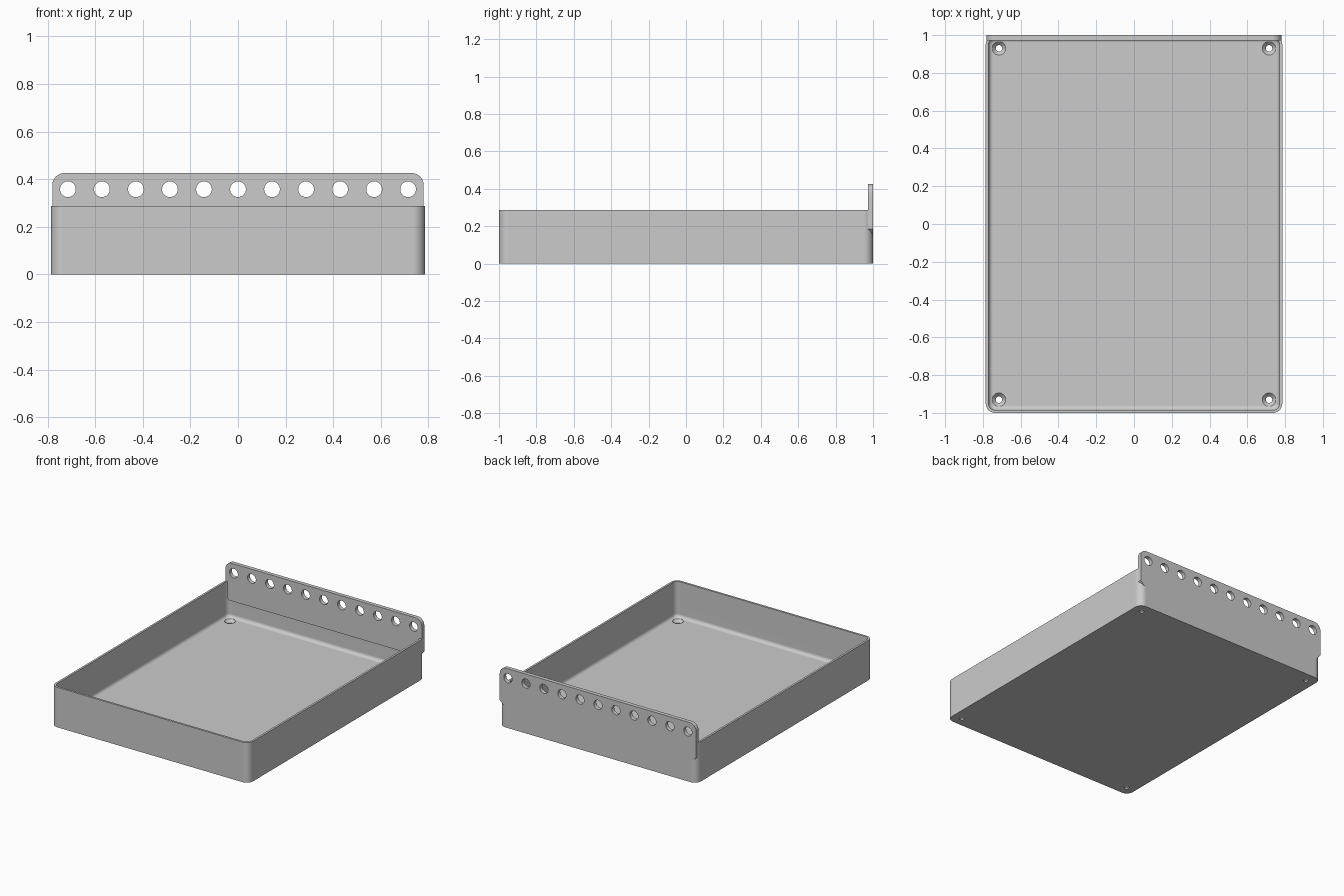
import bpy, bmesh, math
from mathutils import Vector

cube = bpy.data.objects.get("Cube")
if cube:
    bpy.data.objects.remove(cube, do_unlink=True)

HALF_X, HALF_Y, HEIGHT = 0.785, 1.0, 0.287
WALL, FLOOR, CORNER, FILLET = 0.015, 0.03, 0.05, 0.025

grey = bpy.data.materials.new("tray grey")
grey.use_nodes = True
grey.diffuse_color = (0.6, 0.6, 0.6, 1)
grey.node_tree.nodes["Principled BSDF"].inputs["Base Color"].default_value = (0.6, 0.6, 0.6, 1)


def make_object(name, bm):
    bmesh.ops.recalc_face_normals(bm, faces=bm.faces)
    mesh = bpy.data.meshes.new(name)
    bm.to_mesh(mesh)
    bm.free()
    mesh.materials.append(grey)
    obj = bpy.data.objects.new(name, mesh)
    bpy.context.collection.objects.link(obj)
    return obj


def arc(cx, cy, radius, start, steps=10):
    """Quarter circle, counter-clockwise from the start angle."""
    angles = [start + math.pi / 2 * i / steps for i in range(steps + 1)]
    return [(cx + radius * math.cos(a), cy + radius * math.sin(a)) for a in angles]


def rounded_rect(inset):
    x, y, r = HALF_X - CORNER, HALF_Y - CORNER, CORNER - inset
    signs = [(1, 1), (-1, 1), (-1, -1), (1, -1)]
    return [p for i, (sx, sy) in enumerate(signs)
            for p in arc(sx * x, sy * y, r, i * math.pi / 2)]


def lathe(bm, centre, axis, stations, sides=32):
    """Closed round solid from (distance along axis, radius) stations."""
    turn = Vector((0, 0, 1)).rotation_difference(Vector(axis))
    rings = []
    for dist, radius in stations:
        rings.append([bm.verts.new(Vector(centre) + turn @ Vector(
            (radius * math.cos(math.tau * i / sides), radius * math.sin(math.tau * i / sides), dist)))
            for i in range(sides)])
    skin(bm, rings)


def skin(bm, rings):
    """Bridge the rings in order and cap both ends."""
    count = len(rings[0])
    for a, b in zip(rings, rings[1:]):
        for i in range(count):
            j = (i + 1) % count
            bm.faces.new((a[i], a[j], b[j], b[i]))
    bm.faces.new(rings[0][::-1])
    bm.faces.new(rings[-1])


def apply_boolean(target, other, operation):
    mod = target.modifiers.new(operation.lower(), 'BOOLEAN')
    mod.operation, mod.object, mod.solver = operation, other, 'EXACT'
    bpy.context.view_layer.objects.active = target
    bpy.ops.object.modifier_apply(modifier=mod.name)
    bpy.data.objects.remove(other, do_unlink=True)


# Tray shell: outside wall, rim, inside wall, floor fillet
levels = [(0, 0), (0, HEIGHT), (WALL, HEIGHT)]
for i in range(6):
    a = math.pi / 2 * i / 5
    levels.append((WALL + FILLET * (1 - math.cos(a)), FLOOR + FILLET * (1 - math.sin(a))))
bm = bmesh.new()
skin(bm, [[bm.verts.new((x, y, z)) for x, y in rounded_rect(inset)] for inset, z in levels])
tray = make_object("tray", bm)

# Back hanging plate: rounded upper corners, sloped lower corners
PX, TOP, LOW, R, SLOPE = 0.78, 0.426, 0.155, 0.05, 0.03
outline = arc(PX - R, TOP - R, R, 0) + arc(R - PX, TOP - R, R, math.pi / 2)
outline += [(-PX, LOW + SLOPE), (SLOPE - PX, LOW), (PX - SLOPE, LOW), (PX, LOW + SLOPE)]
bm = bmesh.new()
skin(bm, [[bm.verts.new((x, y, z)) for x, z in outline] for y in (0.972, HALF_Y)])
plate = make_object("hanging_plate", bm)
apply_boolean(tray, plate, 'UNION')

# Row of round holes through the plate and countersunk holes in the floor
bm = bmesh.new()
for i in range(-5, 6):
    lathe(bm, (i * 0.143, 0.9, 0.358), (0, 1, 0), [(0, 0.033), (0.2, 0.033)])
for x in (-0.715, 0.715):
    for y in (-0.93, 0.93):
        lathe(bm, (x, y, 0), (0, 0, 1),
              [(-0.05, 0.017), (0.01, 0.017), (FLOOR, 0.036), (FLOOR + 0.02, 0.036)])
cutters = make_object("hole_cutters", bm)
apply_boolean(tray, cutters, 'DIFFERENCE')

# Smooth round corners, crisp flat faces
bpy.ops.object.select_all(action='DESELECT')
tray.select_set(True)
bpy.context.view_layer.objects.active = tray
bpy.ops.object.shade_smooth_by_angle(angle=math.radians(30))
weighted = tray.modifiers.new("even shading", 'WEIGHTED_NORMAL')
weighted.keep_sharp = True
